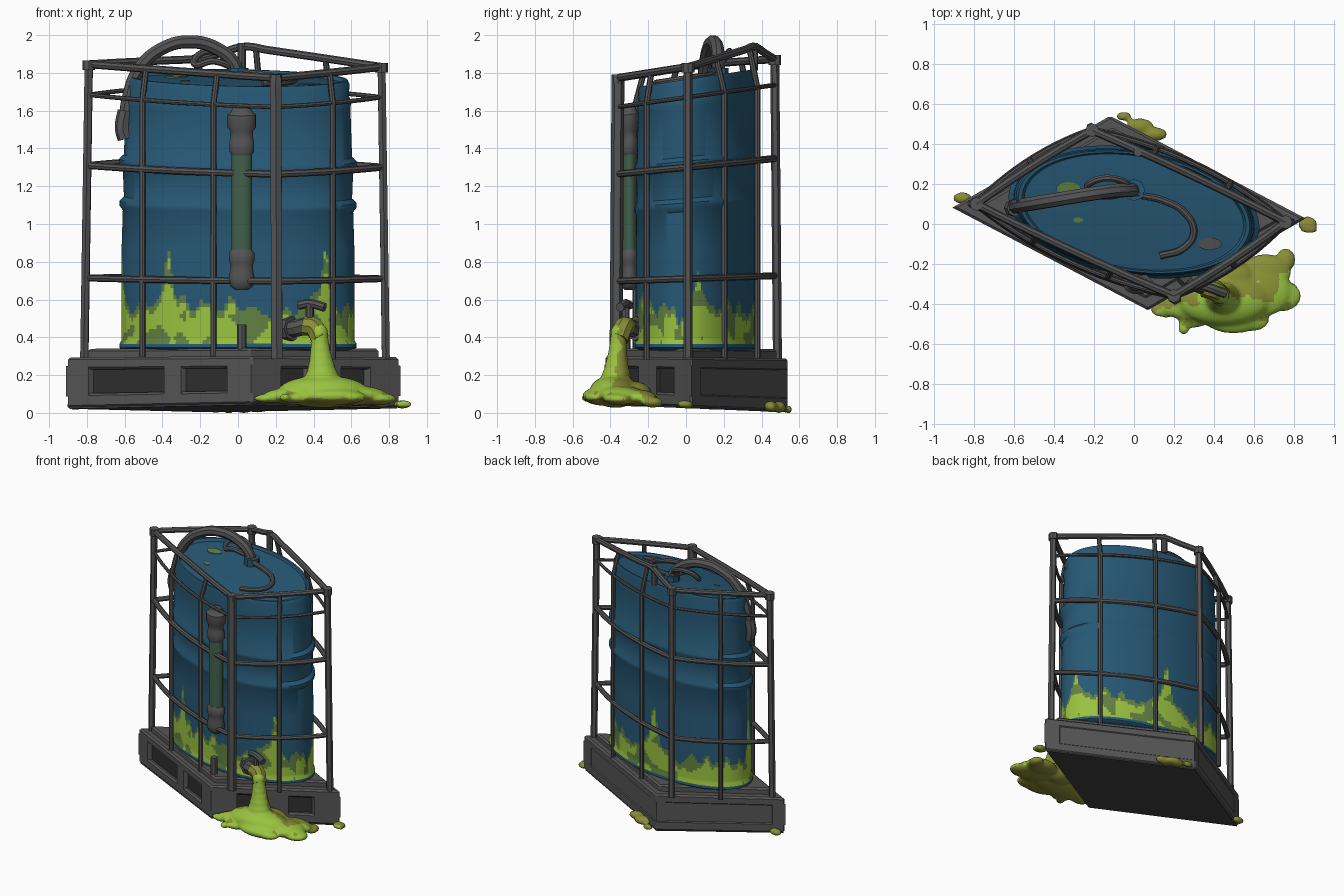
import bpy, bmesh, math
from mathutils import Vector, noise

if "Cube" in bpy.data.objects:
    bpy.data.objects.remove(bpy.data.objects["Cube"])


def material(name, rgb):
    m = bpy.data.materials.new(name)
    m.use_nodes = True
    m.diffuse_color = (*rgb, 1)
    b = m.node_tree.nodes["Principled BSDF"]
    b.inputs["Base Color"].default_value = (*rgb, 1)
    b.inputs["Roughness"].default_value = 0.8
    return m


BLUE = material("drum blue", (0.02, 0.098, 0.178))
GRAY = material("worn gray", (0.09, 0.09, 0.09))
DARK = material("dark recess", (0.028, 0.028, 0.028))
UNDER = material("underside gray", (0.055, 0.055, 0.055))
LIME = material("lime slime", (0.32, 0.54, 0.05))
OLIVE = material("olive slime", (0.25, 0.27, 0.035))
MOSS = material("moss stain", (0.12, 0.22, 0.055))
GLASS = material("gauge green", (0.055, 0.12, 0.07))


def warp(p):
    """The whole model grows taller towards the back."""
    x, y, z = p
    return Vector((x, y, z + 0.11 * (z - 0.4) * y))


def add(name, mesh, mats, smooth=True):
    ob = bpy.data.objects.new(name, mesh)
    bpy.context.collection.objects.link(ob)
    for m in mats:
        mesh.materials.append(m)
    if smooth:
        bpy.ops.object.select_all(action="DESELECT")
        ob.select_set(True)
        bpy.context.view_layer.objects.active = ob
        bpy.ops.object.shade_smooth_by_angle(angle=math.radians(40))
    return ob


def evaluated(ob):
    bpy.context.view_layer.update()
    dg = bpy.context.evaluated_depsgraph_get()
    return bpy.data.meshes.new_from_object(ob.evaluated_get(dg), depsgraph=dg)


def tube(name, pts, r, mat, curved=True, sides=2):
    cu = bpy.data.curves.new(name, "CURVE")
    cu.dimensions = "3D"
    cu.bevel_depth, cu.bevel_resolution, cu.use_fill_caps = r, sides, True
    cu.resolution_u = 8
    if curved:
        s = cu.splines.new("BEZIER")
        s.bezier_points.add(len(pts) - 1)
        for b, p in zip(s.bezier_points, pts):
            b.co = warp(p)
            b.handle_left_type = b.handle_right_type = "AUTO"
    else:
        s = cu.splines.new("POLY")
        s.points.add(len(pts) - 1)
        for b, p in zip(s.points, pts):
            b.co = (*warp(p), 1)
    tmp = bpy.data.objects.new("tmp", cu)
    bpy.context.collection.objects.link(tmp)
    mesh = evaluated(tmp)
    bpy.data.objects.remove(tmp)
    return add(name, mesh, [mat])


def lathe(name, profile, c, u, v, n, mats, rule=None):
    """Turn (radius, height) pairs around c on the skewed axes u and v."""
    bm = bmesh.new()
    rings = []
    for r, z in profile:
        ring = []
        for i in range(n):
            t = math.tau * i / n
            q = c + r * (u * math.cos(t) + v * math.sin(t))
            ring.append(bm.verts.new(warp((q.x, q.y, z))))
        rings.append(ring)
    for k in range(len(rings) - 1):
        for i in range(n):
            j = (i + 1) % n
            f = bm.faces.new((rings[k][i], rings[k][j], rings[k + 1][j], rings[k + 1][i]))
            if rule:
                z = (profile[k][1] + profile[k + 1][1]) / 2
                f.material_index = rule(math.tau * (i + 0.5) / n, z)
    bm.faces.new(rings[0][::-1])
    bm.faces.new(rings[-1])
    mesh = bpy.data.meshes.new(name)
    bm.to_mesh(mesh)
    return add(name, mesh, mats)


# Pallet: skewed slabs, corner blocks and a dark core
PC, PU, PV = Vector((-0.025, 0.055)), Vector((0.49, -0.257)), Vector((0.395, 0.23))


def slab(name, a0, a1, b0, b1, z0, z1, mat, bevel=0.012):
    bm = bmesh.new()
    bmesh.ops.create_cube(bm, size=1)
    for v in bm.verts:
        a = a0 + (a1 - a0) * (v.co.x + 0.5)
        b = b0 + (b1 - b0) * (v.co.y + 0.5)
        q = PC + a * PU + b * PV
        v.co = warp((q.x, q.y, z0 + (z1 - z0) * (v.co.z + 0.5)))
    if bevel:
        bmesh.ops.bevel(bm, geom=bm.edges[:], offset=bevel, segments=1, affect="EDGES")
    mesh = bpy.data.meshes.new(name)
    bm.to_mesh(mesh)
    return add(name, mesh, [mat], False)


slab("pallet_base", -1, 1, -1, 1, 0.03, 0.105, GRAY)
slab("pallet_underside", -0.98, 0.98, -0.98, 0.98, 0.025, 0.05, UNDER, 0)
slab("pallet_core", -0.93, 0.93, -0.93, 0.93, 0.08, 0.26, DARK, 0)
slab("pallet_deck", -1, 1, -1, 1, 0.23, 0.295, GRAY)
slab("drum_tray", -0.88, 0.88, -0.88, 0.88, 0.28, 0.34, GRAY)
for i, (a0, a1) in enumerate([(-1, -0.76), (0.06, 0.24), (0.74, 1)]):
    slab(f"pallet_front_block_{i}", a0, a1, -1, -0.8, 0.09, 0.25, GRAY, 0)
for i, (b0, b1) in enumerate([(-1, -0.6), (-0.22, 0.2), (0.6, 1)]):
    slab(f"pallet_side_block_{i}", 0.8, 1, b0, b1, 0.09, 0.25, GRAY, 0)
slab("pallet_back_wall", -0.995, 0.99, 0.85, 0.985, 0.09, 0.25, GRAY, 0)
slab("pallet_left_wall", -0.985, -0.85, -0.9, 0.99, 0.09, 0.25, GRAY, 0)

# Drum with ribs and a ragged slime stain round its foot
DC, DU, DV = Vector((0, 0.06)), Vector((0.485, -0.25)), Vector((0.37, 0.205))
SPIKES = [(-1.56, 0.26), (-0.07, 0.25), (-2.4, 0.13), (2.2, 0.22), (0.9, 0.16), (3.85, 0.25)]


def stain(t, z):
    def wob(s, o):
        return noise.noise(Vector((math.cos(t) * s, math.sin(t) * s, o)))
    h = 0.51 + 0.09 * wob(3, 0) + 0.08 * wob(9, 4)
    for s, k in SPIKES:
        d = math.remainder(t - s, math.tau)
        h += k * math.exp(-(d / 0.05) ** 2) + 0.06 * math.exp(-(d / 0.2) ** 2)
    if z < 0.365 or z > h + 0.035:
        return 0
    patch = noise.noise(Vector((math.cos(t) * 5, math.sin(t) * 5, z * 9)))
    return 2 if z > h or patch > 0.2 else 1


rows = [0.385 + 0.02 * i for i in range(25)]
profile = [(0.97, 0.33), (1.03, 0.345), (1.03, 0.365)] + [(1.01, z) for z in rows]
for z in (1.1, 1.32):
    profile += [(1, z - 0.035), (1.03, z - 0.012), (1.03, z + 0.012), (0.99, z + 0.035)]
profile += [(0.975, 1.62), (0.985, 1.65), (0.96, 1.68), (0.97, 1.74), (0.95, 1.765),
            (0.92, 1.765), (0.9, 1.745), (0.4, 1.755)]
lathe("drum", profile, DC, DU, DV, 200, [BLUE, LIME, MOSS], stain)
for i, (x, y, r, m) in enumerate([(-0.33, 0.18, 0.06, MOSS), (-0.28, 0.02, 0.025, MOSS), (0.38, -0.1, 0.06, GRAY)]):
    lathe(f"lid_stain_{i}", [(1, 1.75), (1, 1.757)], Vector((x, y)), Vector((r, 0)),
          Vector((0, r * 0.5)), 16, [m])

# Cage: corner posts, top rail, bulging wires
CORNERS = [Vector(p) for p in ((-0.79, 0.1), (0.2, -0.36), (0.76, 0.01), (-0.21, 0.47))]
TOPS = [1.83, 1.83, 1.83, 1.8]


def wire_at(k, f, bulge):
    p, q = CORNERS[k], CORNERS[(k + 1) % 4]
    d = (q - p).normalized()
    return p.lerp(q, f) + Vector((d.y, -d.x)) * bulge * 4 * f * (1 - f)


def top_at(k, f):
    """Rail height; the back rail is kinked upwards at its stub."""
    if k == 2:
        return 1.83 + 0.05 * f / 0.75 if f < 0.76 else 1.88 - 0.32 * (f - 0.75)
    return TOPS[k] + (TOPS[(k + 1) % 4] - TOPS[k]) * f


for k, p in enumerate(CORNERS):
    foot, top = p * 1.03, TOPS[k]
    tube(f"post_{k}", [(foot.x, foot.y, 0.28), (p.x, p.y, top)], 0.034 if k == 1 else 0.024,
         GRAY, False, 1)
    tube(f"post_cap_{k}", [(p.x, p.y, top - 0.03), (p.x, p.y, top + 0.02)], 0.034, GRAY, False)
    long_side = k % 2 == 0
    bulge = 0.065 if long_side else 0.04
    for name, z, r in (("lower", 0.71, 0.018), ("middle", 1.3, 0.019), ("upper", 1.67, 0.012)):
        tube(f"{name}_wire_{k}", [(*wire_at(k, i / 8, bulge), z) for i in range(9)], r, GRAY)
    tube(f"top_rail_{k}", [(*wire_at(k, i / 8, 0.01), top_at(k, i / 8)) for i in range(9)], 0.021, GRAY)
    for f in ((0.31, 0.69) if long_side else (0.5,)):
        mid, end = wire_at(k, f, bulge), wire_at(k, f, 0.01)
        tube(f"upright_{k}_{f}", [(*mid, 0.28), (*mid, 1.67), (*end, top_at(k, f))], 0.016, GRAY, False)
tube("rail_stub", [(0.02, 0.36, 1.76), (0.02, 0.36, 1.9)], 0.022, GRAY, False)

# Level gauge: glass tube between two collared ends
GC = Vector((0.02, -0.3))
for name, prof, m in [
        ("gauge_glass", [(0.054, 0.8), (0.054, 1.5)], GLASS),
        ("gauge_bottom", [(0.035, 0.66), (0.06, 0.68), (0.07, 0.72), (0.06, 0.77), (0.06, 0.8),
                          (0.068, 0.82), (0.068, 0.86), (0.055, 0.88)], GRAY),
        ("gauge_top", [(0.055, 1.4), (0.066, 1.42), (0.066, 1.47), (0.06, 1.49), (0.06, 1.53),
                       (0.075, 1.55), (0.075, 1.62), (0.06, 1.63), (0.045, 1.66)], GRAY)]:
    lathe(name, prof, GC, Vector((1, 0)), Vector((0, 0.7)), 20, [m])
for z in (0.72, 1.6):
    tube("gauge_bracket", [(*GC, z), (0.05, -0.17, z)], 0.03, GRAY, False)
tube("pallet_peg", [(0.02, -0.32, 0.28), (0.02, -0.32, 0.47)], 0.025, GRAY, False)

# Hoses on the lid
tube("main_hose", [(-0.6, 0.08, 1.5), (-0.58, 0.09, 1.66), (-0.52, 0.1, 1.81), (-0.4, 0.12, 1.91),
                   (-0.25, 0.145, 1.94), (-0.11, 0.165, 1.9), (-0.02, 0.17, 1.82), (0, 0.17, 1.74)], 0.036, GRAY)
tube("hose_coupling", [(-0.595, 0.08, 1.44), (-0.61, 0.08, 1.5), (-0.595, 0.08, 1.59)], 0.042, GRAY)
tube("hose_socket", [(0, 0.17, 1.74), (0, 0.17, 1.8)], 0.055, BLUE, False)
tube("thin_hose", [(-0.02, 0.17, 1.8), (-0.13, 0.14, 1.84), (-0.23, 0.17, 1.82), (-0.19, 0.22, 1.87),
                   (-0.07, 0.22, 1.86), (0.02, 0.15, 1.79), (0.14, 0.12, 1.77), (0.25, 0.06, 1.77),
                   (0.3, -0.04, 1.77), (0.25, -0.12, 1.77), (0.13, -0.16, 1.77)], 0.018, GRAY)

# Tap with a cross handle
tube("tap_pipe", [(0.22, -0.2, 0.44), (0.31, -0.29, 0.45), (0.38, -0.32, 0.46), (0.43, -0.35, 0.4)], 0.046, GRAY)
tube("tap_mouth", [(0.35, -0.315, 0.465), (0.4, -0.33, 0.455), (0.435, -0.355, 0.39)], 0.052, OLIVE)
tube("tap_flange", [(0.26, -0.24, 0.445), (0.29, -0.27, 0.448)], 0.065, GRAY, False)
tube("tap_stem", [(0.38, -0.32, 0.47), (0.38, -0.32, 0.58)], 0.022, GRAY, False)
tube("tap_handle", [(0.32, -0.3, 0.575), (0.38, -0.32, 0.585), (0.46, -0.35, 0.565)], 0.024, GRAY)


# Slime: overlapping blobs fused into one skin
def slime(name, blobs):
    bm = bmesh.new()
    for x, y, z, rx, ry, rz in blobs:
        made = bmesh.ops.create_icosphere(bm, subdivisions=3, radius=1)
        for v in made["verts"]:
            v.co = warp((x + v.co.x * rx, y + v.co.y * ry, z + v.co.z * rz))
    mesh = bpy.data.meshes.new("tmp")
    bm.to_mesh(mesh)
    tmp = bpy.data.objects.new("tmp", mesh)
    bpy.context.collection.objects.link(tmp)
    mod = tmp.modifiers.new("fuse", "REMESH")
    mod.mode, mod.voxel_size = "VOXEL", 0.012
    sm = tmp.modifiers.new("soften", "SMOOTH")
    sm.iterations = 4
    out = evaluated(tmp)
    bpy.data.objects.remove(tmp)
    add(name, out, [LIME, OLIVE])
    for f in out.polygons:
        c, n = f.center, f.normal
        w = noise.noise(c * 7) + 0.5 * noise.noise(c * 16)
        w += n.y * 0.5 + n.z * 0.15 + (c.y + 0.38) * 2 + (c.x - 0.5) * 0.4
        f.material_index = int(w > 0.1 or n.z < -0.5)


stream = [(0.43 + 0.02 * i / 7, -0.355 - 0.02 * i / 7, 0.42 - 0.045 * i,
           0.048 + 0.0015 * i * i, 0.045 + 0.0012 * i * i, 0.06) for i in range(8)]
slime("spill", stream + [
    (0.45, -0.38, 0.1, 0.24, 0.13, 0.09), (0.33, -0.41, 0.075, 0.2, 0.08, 0.05),
    (0.5, -0.45, 0.07, 0.17, 0.1, 0.05), (0.3, -0.48, 0.06, 0.08, 0.04, 0.03),
    (0.25, -0.52, 0.06, 0.03, 0.035, 0.025), (0.58, -0.48, 0.065, 0.1, 0.06, 0.035),
    (0.62, -0.34, 0.08, 0.17, 0.13, 0.055), (0.74, -0.36, 0.06, 0.1, 0.08, 0.035),
    (0.66, -0.24, 0.07, 0.13, 0.09, 0.045), (0.76, -0.18, 0.05, 0.05, 0.06, 0.03),
    (0.16, -0.43, 0.06, 0.08, 0.04, 0.025), (0.48, -0.27, 0.09, 0.13, 0.09, 0.07)])
slime("corner_drip", [(0.87, 0, 0.045, 0.05, 0.04, 0.022), (0.88, -0.03, 0.045, 0.045, 0.018, 0.02)])
slime("back_drip", [(0.03, 0.49, 0.05, 0.07, 0.04, 0.03), (0.1, 0.45, 0.05, 0.07, 0.035, 0.03),
                    (-0.05, 0.54, 0.04, 0.04, 0.025, 0.02)])
slime("left_drip", [(-0.86, 0.13, 0.045, 0.05, 0.03, 0.025)])
